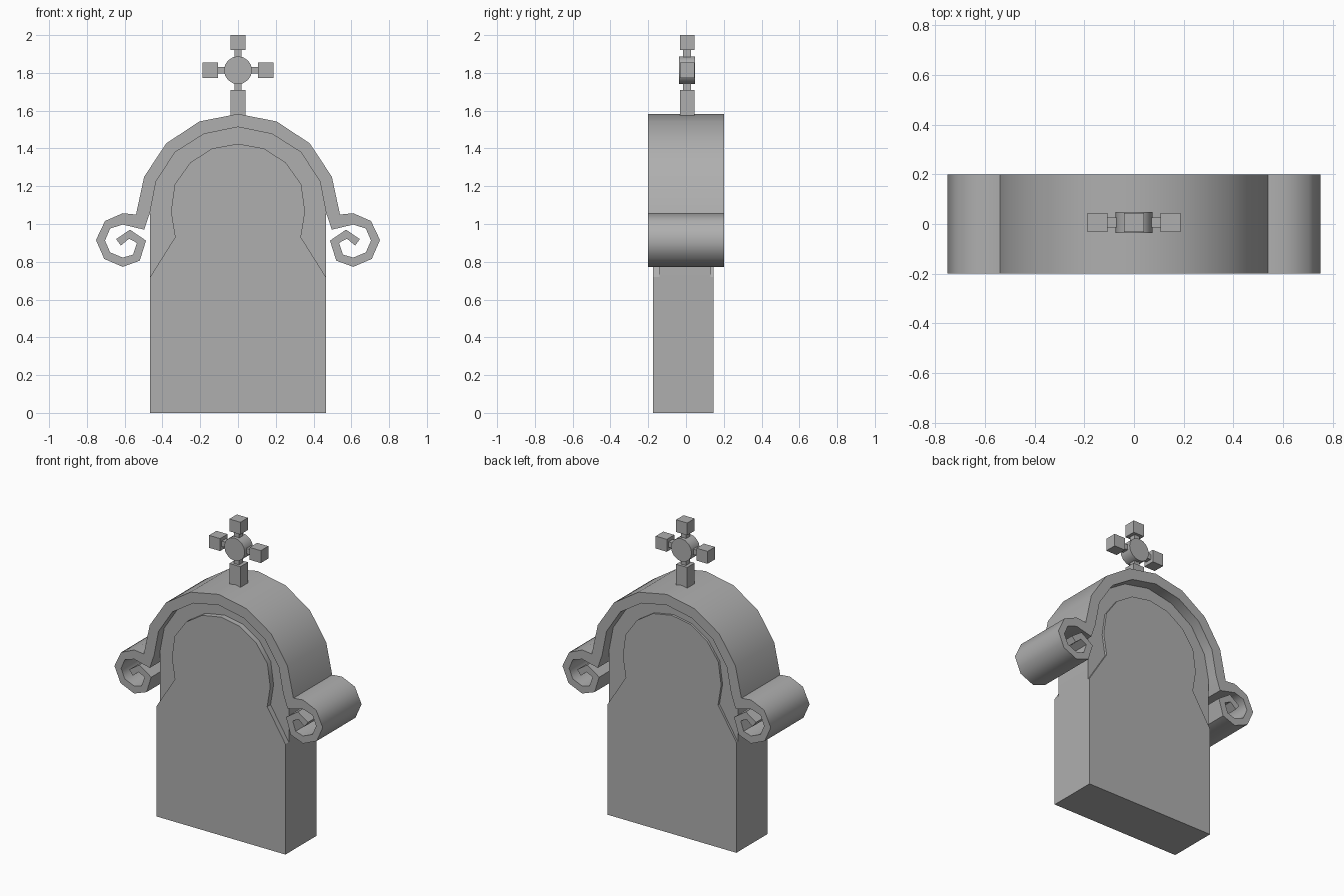
import bpy, bmesh, math

if "Cube" in bpy.data.objects:
    bpy.data.objects.remove(bpy.data.objects["Cube"])

# Dark grey stone
stone_grey = bpy.data.materials.new("stone_grey")
stone_grey.diffuse_color = (0.43, 0.43, 0.43, 1)
stone_grey.use_nodes = True
stone_grey.node_tree.nodes["Principled BSDF"].inputs["Base Color"].default_value = stone_grey.diffuse_color


def extrude_half(name, half, y0, y1, smooth=50):
    """Mirror a half profile (starts and ends on x=0) and extrude it along y."""
    pts = half + [(-x, z) for x, z in reversed(half) if x > 0]
    bm = bmesh.new()
    face = bm.faces.new([bm.verts.new((x, y0, z)) for x, z in pts])
    out = bmesh.ops.extrude_face_region(bm, geom=[face], use_keep_orig=True)
    for v in out["geom"]:
        if isinstance(v, bmesh.types.BMVert):
            v.co.y = y1
    bmesh.ops.recalc_face_normals(bm, faces=bm.faces)
    me = bpy.data.meshes.new(name)
    bm.to_mesh(me)
    bm.free()
    ob = bpy.data.objects.new(name, me)
    bpy.context.collection.objects.link(ob)
    bpy.context.view_layer.objects.active = ob
    ob.select_set(True)
    bpy.ops.object.shade_smooth_by_angle(angle=math.radians(smooth))
    ob.select_set(False)
    return ob


def box(name, x, y, z):
    """Box from (min, max) ranges."""
    bpy.ops.mesh.primitive_cube_add(size=1, location=[sum(r) / 2 for r in (x, y, z)])
    ob = bpy.context.object
    ob.name = name
    ob.scale = [r[1] - r[0] for r in (x, y, z)]
    ob.select_set(False)
    return ob


# Inner line of the hood, shared by the hood and the recessed slab
arch = [(0.466, 1.06), (0.434, 1.225), (0.333, 1.38), (0.18, 1.477), (0, 1.513)]

# Arched hood ending in a scroll on each side
hood = [(0, 1.583), (0.204, 1.543), (0.38, 1.427), (0.497, 1.25), (0.54, 1.05),
        (0.61, 1.057), (0.704, 1.016), (0.752, 0.915), (0.708, 0.815), (0.61, 0.773),
        (0.52, 0.806), (0.487, 0.912), (0.572, 0.97), (0.645, 0.92), (0.62, 0.886),
        (0.577, 0.922), (0.535, 0.90), (0.556, 0.838), (0.61, 0.822), (0.677, 0.85),
        (0.704, 0.912), (0.677, 0.976), (0.61, 0.997), (0.497, 0.97)] + arch
extrude_half("scrolled_hood", hood, -0.2, 0.2)

# Recessed slab filling the arch
extrude_half("recessed_slab", [(0, 0.72), (0.465, 0.72)] + arch, -0.14, 0.13, 30)

# Main stone with the raised, waisted face on front and back
stone = [(0, 0), (0.465, 0), (0.465, 0.72), (0.333, 0.93), (0.355, 1.065),
         (0.335, 1.21), (0.253, 1.325), (0.137, 1.4), (0, 1.425)]
extrude_half("main_stone", stone, -0.175, 0.145, 30)

# Cross on top: post, rods, end blocks and round hub
depth, rod = (-0.032, 0.045), (-0.015, 0.027)
box("cross_post", (-0.04, 0.04), depth, (1.55, 1.71))
box("cross_top_block", (-0.04, 0.04), depth, (1.92, 2.0))
box("cross_upright_rod", (-0.018, 0.018), rod, (1.7, 1.93))
box("cross_side_rod", (-0.12, 0.12), rod, (1.796, 1.831))
for name, s in (("right", 1), ("left", -1)):
    box("cross_block_" + name, sorted((s * 0.107, s * 0.187)), depth, (1.773, 1.854))
bpy.ops.mesh.primitive_cylinder_add(vertices=16, radius=0.074, depth=0.084,
                                    location=(0, 0.006, 1.814),
                                    rotation=(math.pi / 2, 0, 0))
bpy.context.object.name = "cross_hub"
bpy.ops.object.shade_smooth_by_angle(angle=math.radians(40))

for ob in bpy.context.scene.objects:
    ob.data.materials.append(stone_grey)
